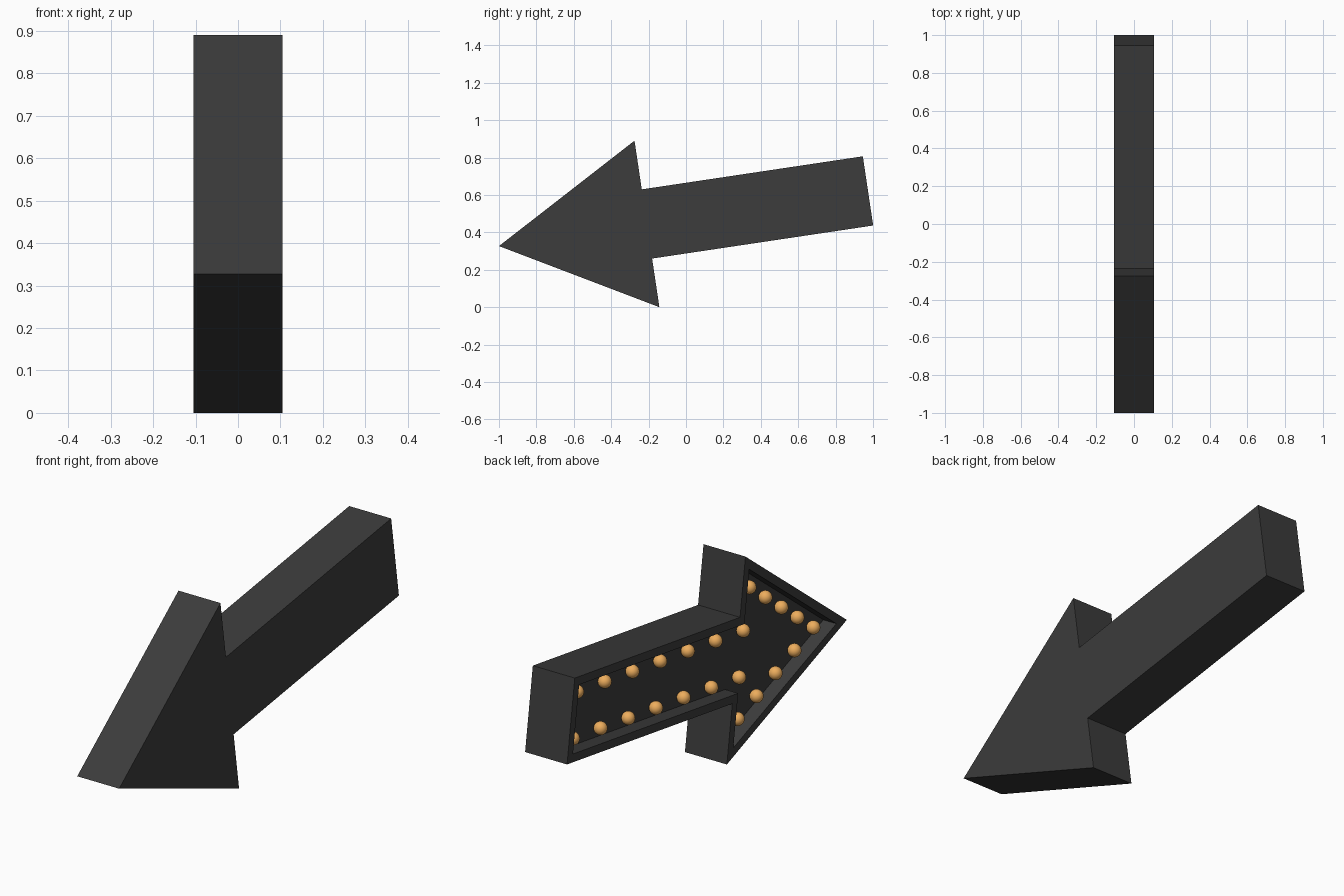
import bpy, bmesh, math
from mathutils import Vector

if "Cube" in bpy.data.objects:
    bpy.data.objects.remove(bpy.data.objects["Cube"])

TILT = math.radians(8.5)
HALF_X = 0.105
RIM, DEPTH = 0.037, 0.065
BULB_R = 0.029


def place(u, v, x):
    """Arrow coordinates (u from the tip along the shaft, v across) to world."""
    c, s = math.cos(TILT), math.sin(TILT)
    return Vector((x, -1 + u * c - v * s, 0.327 + u * s + v * c))


def material(name, color):
    mat = bpy.data.materials.new(name)
    mat.diffuse_color = (*color, 1)
    mat.use_nodes = True
    mat.node_tree.nodes["Principled BSDF"].inputs["Base Color"].default_value = mat.diffuse_color
    return mat


def add_object(name, bm, mat):
    mesh = bpy.data.meshes.new(name)
    bm.to_mesh(mesh)
    bm.free()
    mesh.materials.append(mat)
    obj = bpy.data.objects.new(name, mesh)
    bpy.context.collection.objects.link(obj)
    return obj


dark = material("dark_metal", (0.045, 0.045, 0.045))
amber = material("amber_glass", (0.85, 0.42, 0.11))

# Arrow housing: extruded outline
half = [(0.80, 0.45), (0.80, 0.187), (1.995, 0.187)]
outline = [(0, 0)] + half + [(u, -v) for u, v in reversed(half)]
bm = bmesh.new()
face = bm.faces.new([bm.verts.new(place(u, v, HALF_X)) for u, v in outline])
ext = bmesh.ops.extrude_face_region(bm, geom=[face], use_keep_orig=True)["geom"]
bmesh.ops.translate(bm, vec=(-2 * HALF_X, 0, 0),
                    verts=[e for e in ext if isinstance(e, bmesh.types.BMVert)])
bmesh.ops.recalc_face_normals(bm, faces=bm.faces)

# Rim and sunken tray on the lit side
panel = min(bm.faces, key=lambda f: f.calc_center_median().x)
bmesh.ops.inset_region(bm, faces=[panel], thickness=RIM, use_even_offset=True)
floor = bmesh.ops.extrude_discrete_faces(bm, faces=[panel])["faces"][0]
bmesh.ops.translate(bm, vec=(DEPTH, 0, 0), verts=floor.verts)
bmesh.ops.recalc_face_normals(bm, faces=bm.faces)
add_object("arrow_housing", bm, dark)

# Bulb positions: one at the point, two rows on the head, two on the shaft
spots = [(0.19, 0)]
for side in (1, -1):
    spots += [(0.19 + 0.505 * i / 4, side * 0.285 * i / 4) for i in range(1, 5)]
    spots += [(0.712 + 1.202 * i / 6, side * 0.101) for i in range(7)]

# Bulbs resting on the tray floor
bm = bmesh.new()
for u, v in spots:
    ball = bmesh.ops.create_uvsphere(bm, u_segments=24, v_segments=14, radius=BULB_R)
    bmesh.ops.translate(bm, verts=ball["verts"],
                        vec=place(u, v, -HALF_X + DEPTH - BULB_R))
for f in bm.faces:
    f.smooth = True
add_object("bulbs", bm, amber)
